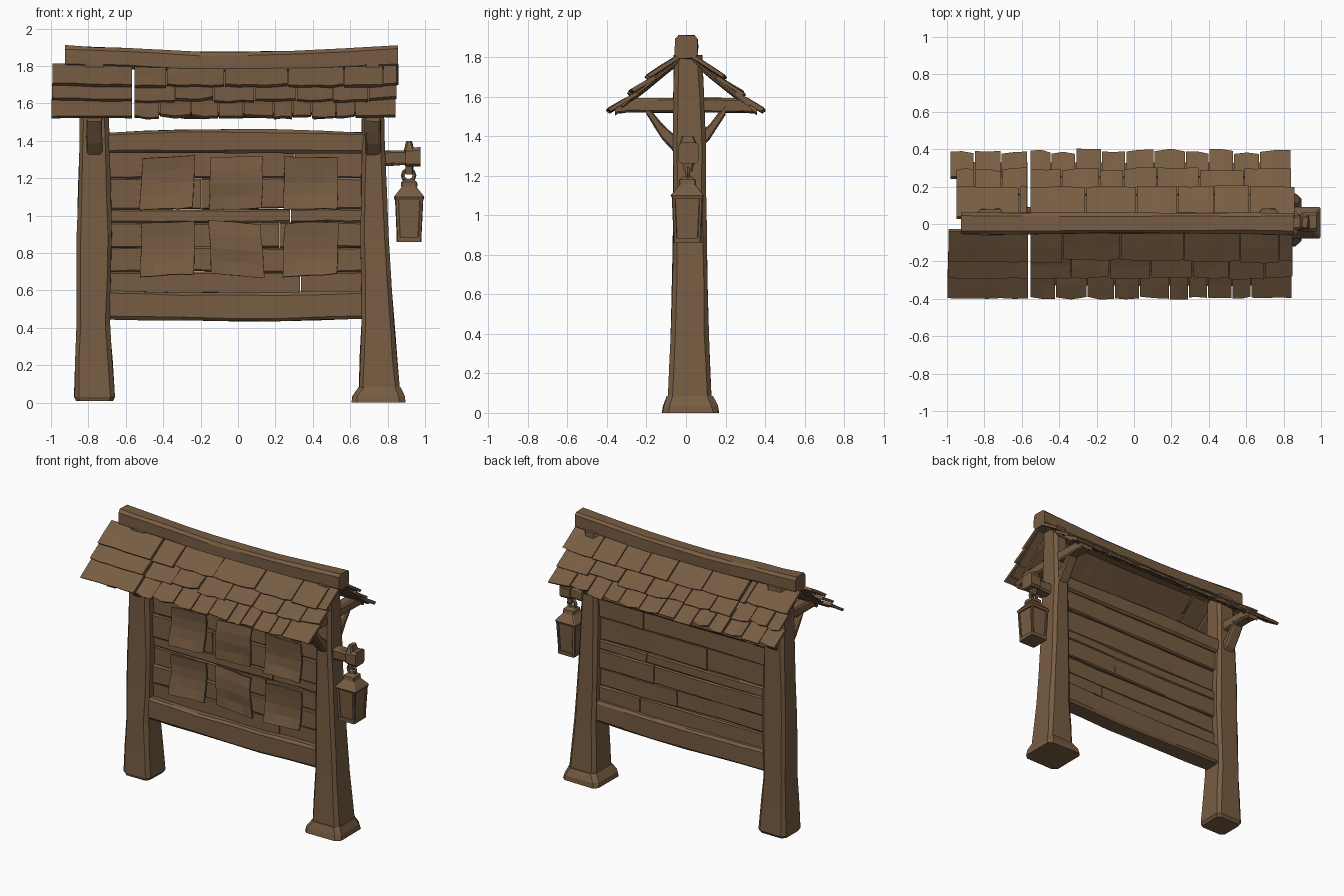
import bpy, bmesh, math, random
from mathutils import Vector

if "Cube" in bpy.data.objects:
    bpy.data.objects.remove(bpy.data.objects["Cube"])

random.seed(4)
wood = bpy.data.materials.new("brown_wood")
wood.diffuse_color = (0.185, 0.108, 0.055, 1)
wood.use_nodes = True
wood.node_tree.nodes["Principled BSDF"].inputs["Base Color"].default_value = wood.diffuse_color


def jit(a):
    return random.uniform(-a, a)


def finish(name, bm):
    bmesh.ops.recalc_face_normals(bm, faces=bm.faces)
    me = bpy.data.meshes.new(name)
    bm.to_mesh(me)
    bm.free()
    me.materials.append(wood)
    ob = bpy.data.objects.new(name, me)
    bpy.context.collection.objects.link(ob)
    return ob


# Hewn timber: sections (t, a0, a1, b0, b1) along an axis, chamfered corners, slight wobble
def timber(name, axis, secs, c=0.015, steps=2, wob=0.003):
    full = []
    for p, q in zip(secs, secs[1:]):
        for i in range(steps):
            full.append([u + (v - u) * i / steps for u, v in zip(p, q)])
    full.append(list(secs[-1]))
    bm = bmesh.new()
    rings = []
    for t, a0, a1, b0, b1 in full:
        pts = [(a0 + c, b0), (a1 - c, b0), (a1, b0 + c), (a1, b1 - c),
               (a1 - c, b1), (a0 + c, b1), (a0, b1 - c), (a0, b0 + c)]
        ring = []
        for a, b in pts:
            a, b = a + jit(wob), b + jit(wob)
            co = {'X': (t, a, b), 'Y': (a, t, b), 'Z': (a, b, t)}[axis]
            ring.append(bm.verts.new(co))
        rings.append(ring)
    for r, s in zip(rings, rings[1:]):
        for i in range(8):
            j = (i + 1) % 8
            bm.faces.new((r[i], r[j], s[j], s[i]))
    bm.faces.new(rings[0])
    bm.faces.new(rings[-1])
    return finish(name, bm)


# Posts
timber("left_post", 'Z', [(0.01, -0.865, -0.67, -0.08, 0.11), (0.03, -0.875, -0.66, -0.09, 0.125),
       (0.42, -0.865, -0.685, -0.075, 0.11), (0.9, -0.86, -0.675, -0.065, 0.105),
       (1.35, -0.85, -0.685, -0.065, 0.1), (1.81, -0.84, -0.7, -0.06, 0.08)], 0.022)
timber("right_post", 'Z', [(0.05, 0.645, 0.865, -0.09, 0.13), (0.42, 0.66, 0.835, -0.075, 0.115),
       (0.9, 0.655, 0.805, -0.065, 0.105), (1.35, 0.66, 0.785, -0.065, 0.1),
       (1.81, 0.665, 0.775, -0.06, 0.08)], 0.022)
timber("right_post_foot", 'Z', [(0, 0.605, 0.895, -0.12, 0.165), (0.035, 0.61, 0.89, -0.115, 0.16),
       (0.085, 0.645, 0.87, -0.095, 0.135)], 0.03, 1)

# Horizontal rails
timber("top_rail", 'X', [(-0.7, -0.045, 0.08, 1.335, 1.445), (-0.3, -0.045, 0.08, 1.335, 1.46),
       (0.2, -0.045, 0.08, 1.335, 1.46), (0.68, -0.045, 0.08, 1.335, 1.445)])
timber("bottom_rail", 'X', [(-0.7, -0.05, 0.09, 0.445, 0.6), (-0.3, -0.05, 0.09, 0.44, 0.59),
       (0.2, -0.05, 0.09, 0.435, 0.59), (0.68, -0.05, 0.09, 0.45, 0.6)])

# Notice board planks, each slightly offset in depth
edges = [0.57, 0.70, 0.83, 0.965, 1.035, 1.20, 1.35]
for i, (z0, z1) in enumerate(zip(edges, edges[1:])):
    y = (0, -0.012, 0.004)[i % 3]
    split = jit(0.35)
    for x0, x1, dy in ((-0.7, split, 0), (split + 0.004, 0.68, 0.005)):
        m, e = (x0 + x1) / 2, jit(0.006)
        timber("board_plank", 'X', [(x0, y + dy, y + dy + 0.05, z0 - 0.002, z1),
               (m, y + dy, y + dy + 0.05, z0 + e, z1 + e), (x1, y + dy, y + dy + 0.05, z0, z1)],
               0.008, 2, 0.002)


# Curled paper notices: bent 4 x 4 grid
def notice(x0, x1, z0, z1):
    bm = bmesh.new()
    tilt, n = jit(0.02), 4
    grid = []
    for i in range(n + 1):
        for j in range(n + 1):
            u, v = i / n, j / n
            edge = max(abs(u - .5), abs(v - .5)) == .5
            wave = 0.008 * math.sin(v * 5 + x0 * 9) + (0.012 * (1 - v) if edge else 0)
            grid.append(bm.verts.new((x0 + (x1 - x0) * u + tilt * (v - .5) + jit(0.004), -0.03 - wave,
                                      z0 + (z1 - z0) * v + tilt * (u - .5) + jit(0.004))))
    for i in range(n):
        for j in range(n):
            a = i * (n + 1) + j
            bm.faces.new((grid[a], grid[a + n + 1], grid[a + n + 2], grid[a + 1]))
    ob = finish("paper_notice", bm)
    s = ob.modifiers.new("thickness", 'SOLIDIFY')
    s.thickness, s.offset = 0.012, 0


for x0, x1 in ((-0.52, -0.235), (-0.15, 0.13), (0.245, 0.535)):
    notice(x0, x1, 1.035, 1.315)
    notice(x0, x1, 0.68, 0.965)

# Ridge beam, sagging in the middle
timber("ridge_beam", 'X', [(-0.925, -0.055, 0.06, 1.795, 1.91), (-0.6, -0.055, 0.06, 1.785, 1.895),
       (-0.2, -0.05, 0.06, 1.765, 1.875), (0.3, -0.05, 0.06, 1.765, 1.88),
       (0.855, -0.055, 0.06, 1.795, 1.91)], 0.018)

# Roof framing on each post: cross beam, rafters, braces
for side, xc in (("left", -0.768), ("right", 0.72)):
    a, b = xc - 0.042, xc + 0.042
    timber(side + "_cross_beam", 'Y', [(-0.36, a, b, 1.515, 1.55), (-0.29, a, b, 1.52, 1.59),
           (0, a, b, 1.52, 1.595), (0.29, a, b, 1.52, 1.59), (0.36, a, b, 1.515, 1.55)], 0.01)
    for s in (-1, 1):
        timber(side + "_rafter", 'Y', [(s * 0.04, a, b, 1.76, 1.80), (s * 0.2, a, b, 1.63, 1.67),
               (s * 0.36, a, b, 1.505, 1.54)], 0.008)
        timber(side + "_brace", 'Y', [(s * 0.05, a, b, 1.31, 1.40), (s * 0.12, a, b, 1.385, 1.46),
               (s * 0.20, a, b, 1.51, 1.56)], 0.012)


# Roof: point at distance t down the slope, height h above it, side s
def slope(x, t, h, s):
    sag = -0.02 * max(0, 1 - (x / 0.9) ** 2) * (1 - t / 0.45)
    return Vector((x, s * (0.06 + 0.75 * t + 0.66 * h), 1.82 - 0.66 * t + 0.75 * h + sag))


# Slab with a ragged lower edge following the slope
def shingle(bm, x0, x1, t0, t1, h0, h1, thick, s, rag):
    n = max(2, round((x1 - x0) / 0.07))
    drop, k = jit(rag), jit(0.004)
    rows = []
    for i in range(n + 1):
        x = x0 + (x1 - x0) * i / n
        chip = random.choice((0, 0, rag)) if i in (0, n) else jit(rag * 0.4)
        te, w = t1 + drop - chip, jit(0.003)
        tm = (t0 + te) / 2
        xe = x + (jit(0.006) if 0 < i < n else 0)
        rows.append([bm.verts.new(slope(*p, s)) for p in (
            (x, t0, h0), (xe, tm, (h0 + h1) / 2 + w + k), (xe, te, h1 + w + k),
            (xe, te - 0.004, h1 - thick + w), (xe, tm, (h0 + h1) / 2 - thick + w), (x, t0, h0 - thick))])
    for p, q in zip(rows, rows[1:]):
        for i in range(6):
            j = (i + 1) % 6
            bm.faces.new((p[i], p[j], q[j], q[i]))
    bm.faces.new(rows[0])
    bm.faces.new(rows[-1])


courses = [(-0.01, 0.18, 0.16, 0.34, 0.008), (0.15, 0.305, 0.10, 0.24, 0.014), (0.275, 0.44, 0.10, 0.18, 0.014)]
for s, side in ((-1, "front"), (1, "back")):
    for r, (t0, t1, w0, w1, rag) in enumerate(courses):
        bm = bmesh.new()
        x = -0.99 if s < 0 else (-0.95, -0.95, -0.98)[r]
        if s < 0:                       # broad weathered panel at the left end
            shingle(bm, x + jit(0.01), -0.568, t0, t1, -0.018, 0.008, 0.02, s, 0.006)
            x = -0.553
        end = 0.85 + jit(0.015)
        while x < end - 0.01:
            nx = x + random.uniform(w0, w1)
            if x < -0.56 < nx + 0.05:
                nx = -0.565
            if nx > end - 0.07:
                nx = end
            shingle(bm, x, nx - 0.006, t0, t1, -0.018, 0.008, 0.02, s, rag)
            x = nx if abs(nx + 0.565) > 0.001 else -0.553
        finish(side + "_shingle_course", bm)
    # Thin boarding under the shingles, split at the gap
    bm = bmesh.new()
    for x0, x1 in ((-0.93, -0.57), (-0.55, 0.83)):
        shingle(bm, x0, x1, 0, 0.38, -0.036, -0.024, 0.008, s, 0.005)
    finish(side + "_roof_boarding", bm)

# Lantern bracket
timber("lantern_arm", 'X', [(0.76, -0.03, 0.05, 1.265, 1.345), (0.92, -0.03, 0.05, 1.275, 1.35)], 0.012)
timber("bracket_end", 'X', [(0.895, -0.04, 0.065, 1.265, 1.36), (0.975, -0.04, 0.065, 1.26, 1.365)], 0.015, 1)
timber("bracket_peg", 'Z', [(1.22, 0.90, 0.935, -0.01, 0.03), (1.35, 0.89, 0.94, -0.035, 0.055),
       (1.40, 0.90, 0.93, -0.02, 0.04)], 0.008, 1)
bpy.ops.mesh.primitive_torus_add(major_segments=10, minor_segments=5, major_radius=0.03,
                                 minor_radius=0.012, location=(0.912, 0.008, 1.215),
                                 rotation=(math.pi / 2, 0, 0))
bpy.context.object.name = "lantern_ring"
bpy.context.object.data.materials.append(wood)


# Square lantern parts: list of (z, half width x, half width y)
def square_part(name, levels, cx=0.915, cy=0.007):
    timber(name, 'Z', [(z, cx - u, cx + u, cy - v, cy + v) for z, u, v in levels], 0.006, 1, 0.001)


square_part("lantern_neck", [(1.155, 0.045, 0.045), (1.18, 0.042, 0.042), (1.195, 0.022, 0.022)])
square_part("lantern_cap", [(1.085, 0.076, 0.078), (1.10, 0.082, 0.084), (1.165, 0.03, 0.032)])
square_part("lantern_glass_box", [(0.87, 0.055, 0.06), (1.09, 0.066, 0.069)])
square_part("lantern_base", [(0.86, 0.066, 0.07), (0.885, 0.067, 0.071)])
for i in (-1, 1):
    for j in (-1, 1):
        timber("lantern_corner_bar", 'Z', [(z, 0.915 + i * u - 0.009, 0.915 + i * u + 0.009,
               0.007 + j * v - 0.009, 0.007 + j * v + 0.009)
               for z, u, v in ((0.87, 0.056, 0.06), (1.09, 0.066, 0.069))], 0.004, 1, 0.001)
